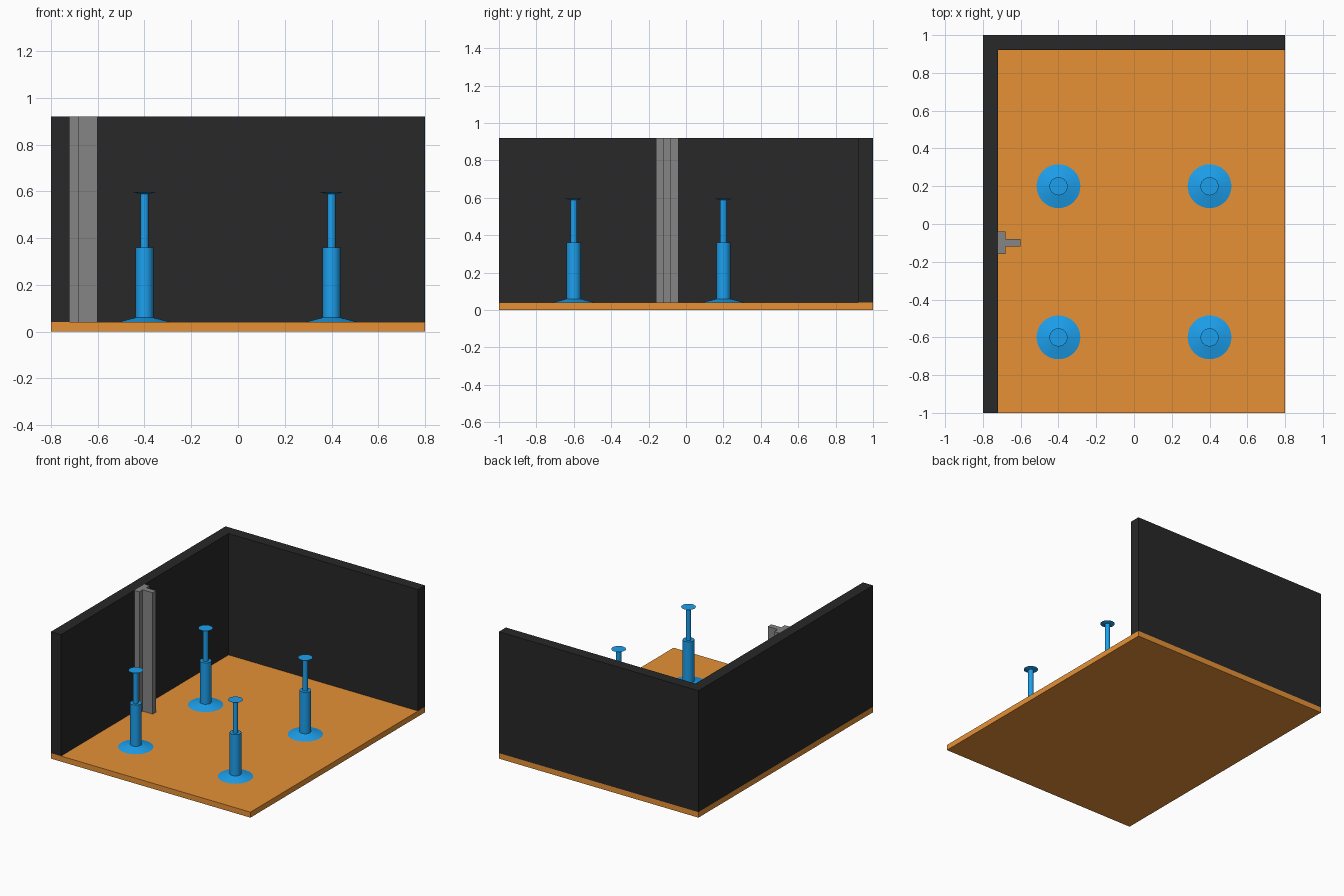
import bpy, bmesh
from math import radians, pi

if "Cube" in bpy.data.objects:
    bpy.data.objects.remove(bpy.data.objects["Cube"])


def material(name, rgb):
    m = bpy.data.materials.new(name)
    m.diffuse_color = (*rgb, 1)
    m.use_nodes = True
    m.node_tree.nodes["Principled BSDF"].inputs["Base Color"].default_value = m.diffuse_color
    return m


def finish(name, bm, mat):
    bmesh.ops.recalc_face_normals(bm, faces=bm.faces)
    mesh = bpy.data.meshes.new(name)
    bm.to_mesh(mesh)
    bm.free()
    ob = bpy.data.objects.new(name, mesh)
    bpy.context.collection.objects.link(ob)
    mesh.materials.append(mat)
    return ob


def prism(name, outline, z0, z1, mat):
    """Extrude a plan outline from z0 up to z1."""
    bm = bmesh.new()
    face = bm.faces.new([bm.verts.new((x, y, z0)) for x, y in outline])
    ext = bmesh.ops.extrude_face_region(bm, geom=[face], use_keep_orig=True)
    top = [v for v in ext["geom"] if isinstance(v, bmesh.types.BMVert)]
    bmesh.ops.translate(bm, verts=top, vec=(0, 0, z1 - z0))
    return finish(name, bm, mat)


def lathe(name, profile, loc, mat, steps=32):
    """Spin an (r, z) profile around a vertical axis."""
    bm = bmesh.new()
    vs = [bm.verts.new((r, 0, z)) for r, z in profile]
    es = [bm.edges.new(p) for p in zip(vs, vs[1:])]
    bmesh.ops.spin(bm, geom=vs + es, cent=(0, 0, 0), axis=(0, 0, 1),
                   angle=2 * pi, steps=steps)
    bmesh.ops.remove_doubles(bm, verts=bm.verts, dist=1e-5)
    ob = finish(name, bm, mat)
    ob.location = loc
    bpy.ops.object.select_all(action='DESELECT')
    ob.select_set(True)
    bpy.context.view_layer.objects.active = ob
    bpy.ops.object.shade_smooth_by_angle(angle=radians(12))
    return ob


orange = material("orange", (0.79, 0.283, 0.036))
black = material("black", (0.021, 0.021, 0.021))
blue = material("blue", (0.012, 0.352, 0.85))
grey = material("grey", (0.235, 0.235, 0.235))

FLOOR, TOP = 0.04, 0.92

# floor slab
prism("floor", [(-.8, -1), (.8, -1), (.8, 1), (-.8, 1)], 0, FLOOR, orange)

# L-shaped left and back walls
prism("corner_walls", [(-.8, -1), (-.72, -1), (-.72, .92), (.8, .92),
                       (.8, 1), (-.8, 1)], FLOOR, TOP, black)

# T-section post against the left wall
prism("wall_post", [(-.72, -.16), (-.68, -.16), (-.68, -.12), (-.6, -.12),
                    (-.6, -.08), (-.68, -.08), (-.68, -.04), (-.72, -.04)],
      FLOOR, TOP, grey)

# four pedestals: conical foot, sleeve, rod, flared cap
pedestal = [(0, 0), (.116, 0), (.038, .02), (.038, .32), (.018, .32),
            (.018, .548), (.048, .556), (0, .556)]
for side, x in (("left", -.4), ("right", .4)):
    for row, y in (("front", -.6), ("back", .2)):
        lathe(f"pedestal_{row}_{side}", pedestal, (x, y, FLOOR), blue)
